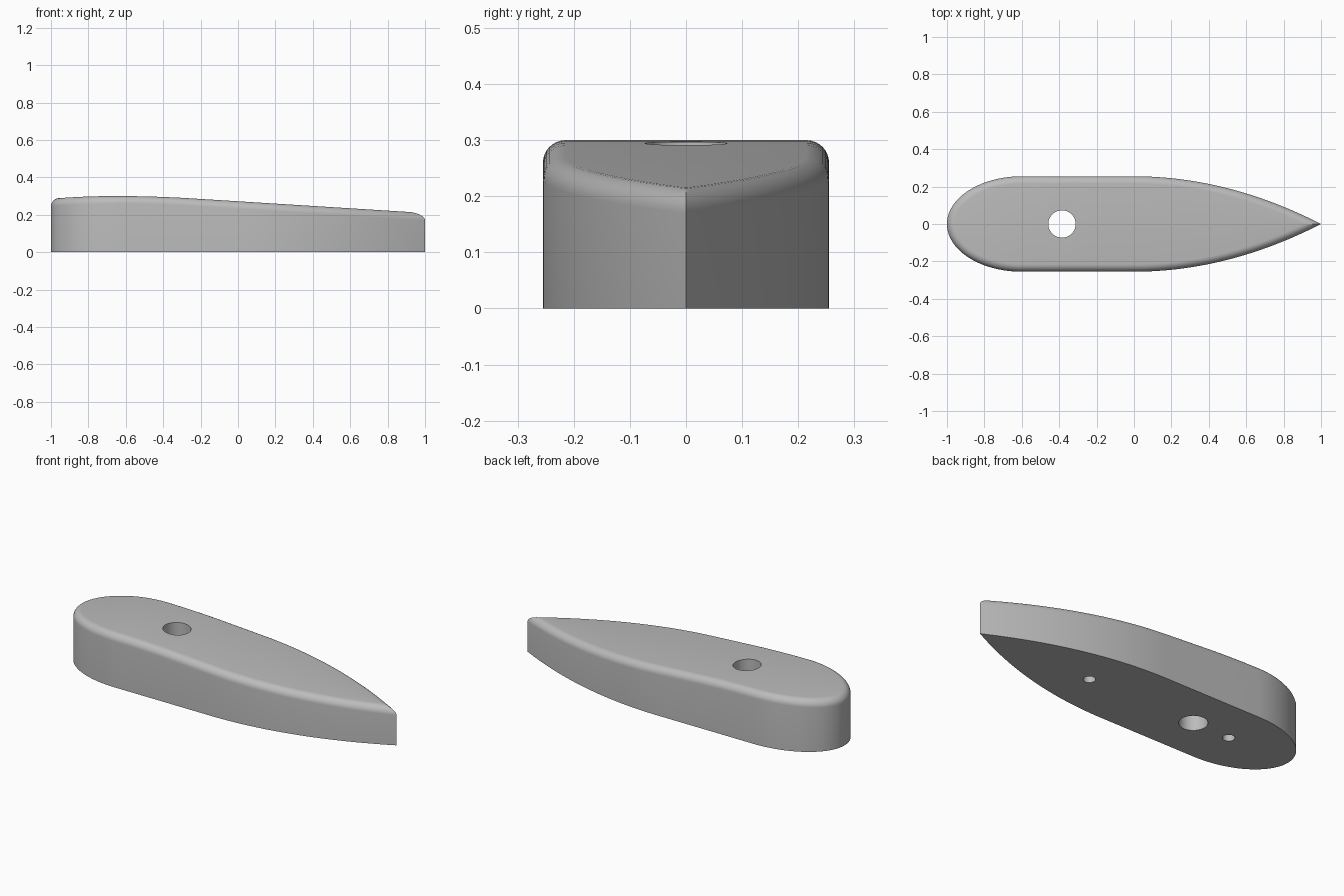
import bpy, bmesh, math

default = bpy.data.objects.get("Cube")
if default:
    bpy.data.objects.remove(default, do_unlink=True)

HALF_WIDTH = 0.255
NOSE = 0.4        # length of the rounded nose
FILLET = 0.04     # radius of the rounded top edge
FILLET_STEPS = 8


def top_height(x):
    """Crowned nose, then a gentle straight slope to the tail."""
    if x < -0.65:
        return 0.3 - 0.12 * (x + 0.65) ** 2
    if x < -0.25:
        return 0.3 - 0.078 * (x + 0.65) ** 2
    return 0.2875 - 0.0624 * (x + 0.25)


def half_outline():
    """Points (x, y, normal x, normal y) from nose to tail on the +y side."""
    pts = []
    for i in range(25):                       # elliptical nose
        a = math.pi / 2 * i / 24
        pts.append((-1 + NOSE * (1 - math.cos(a)), HALF_WIDTH * math.sin(a),
                    -math.cos(a) / NOSE, math.sin(a) / HALF_WIDTH))
    for i in range(1, 6):                     # parallel flank
        pts.append((-1 + NOSE + NOSE * 1.5 * i / 6, HALF_WIDTH, 0, 1))
    for i in range(41):                       # parabolic tail
        t = i / 40
        pts.append((t, HALF_WIDTH * (1 - t * t), 2 * HALF_WIDTH * t, 1))
    return pts


def inset(pts, d):
    """Offset the outline inward, meeting in a clean mitre at the tail."""
    out = []
    for x, y, nx, ny in pts:
        n = math.hypot(nx, ny)
        out.append((x - d * nx / n, y - d * ny / n))
    if d == 0:
        return out
    k = next(i for i in range(30, len(out)) if out[i][1] < 0)
    (x0, y0), (x1, y1) = out[k - 1], out[k]
    tip = (x0 + (x1 - x0) * y0 / (y0 - y1), 0)
    return out[:k] + [tip] * (len(out) - k)


# Body: wall rings, rounded edge rings, then top and bottom strips
outline = half_outline()
count = len(outline)
bm = bmesh.new()


def add_ring(d, height):
    flat = inset(outline, d)
    return [[bm.verts.new((x, s * y, height(x))) for x, y in flat] for s in (1, -1)]


rings = [add_ring(0, lambda x: 0)]
for step in range(FILLET_STEPS + 1):
    a = math.pi / 2 * step / FILLET_STEPS
    rings.append(add_ring(FILLET * (1 - math.cos(a)),
                          lambda x: top_height(x) - FILLET * (1 - math.sin(a))))
for low, high in zip(rings, rings[1:]):
    for side in range(2):
        for i in range(count - 1):
            bm.faces.new((low[side][i], low[side][i + 1],
                          high[side][i + 1], high[side][i]))
for left, right in (rings[0], rings[-1]):
    for i in range(count - 1):
        bm.faces.new((left[i], left[i + 1], right[i + 1], right[i]))
bmesh.ops.remove_doubles(bm, verts=bm.verts, dist=0.0001)
bmesh.ops.recalc_face_normals(bm, faces=bm.faces)
mesh = bpy.data.meshes.new("body")
bm.to_mesh(mesh)
bm.free()
body = bpy.data.objects.new("body", mesh)
bpy.context.collection.objects.link(body)

grey = bpy.data.materials.new("plain grey")
grey.use_nodes = True
colour = (0.5, 0.5, 0.5, 1)
grey.diffuse_color = colour
grey.node_tree.nodes["Principled BSDF"].inputs["Base Color"].default_value = colour
mesh.materials.append(grey)


# Holes: one through hole, two blind holes in the underside
def drill(name, x, radius, depth):
    bpy.ops.mesh.primitive_cylinder_add(vertices=48, radius=radius, depth=depth + 0.1,
                                        location=(x, 0, (depth - 0.1) / 2))
    cutter = bpy.context.object
    cutter.name = name
    cutter.hide_render = True
    cutter.data.materials.append(grey)
    mod = body.modifiers.new(name, 'BOOLEAN')
    mod.operation = 'DIFFERENCE'
    mod.solver = 'EXACT'
    mod.object = cutter
    bpy.context.view_layer.objects.active = body
    bpy.ops.object.modifier_apply(modifier=mod.name)
    bpy.data.objects.remove(cutter, do_unlink=True)


drill("through_hole", -0.385, 0.073, 0.5)
drill("front_pin_hole", -0.615, 0.031, 0.15)
drill("rear_pin_hole", 0.29, 0.031, 0.15)

bpy.ops.object.select_all(action='DESELECT')
body.select_set(True)
bpy.context.view_layer.objects.active = body
bpy.ops.object.shade_smooth_by_angle(angle=math.radians(30))
